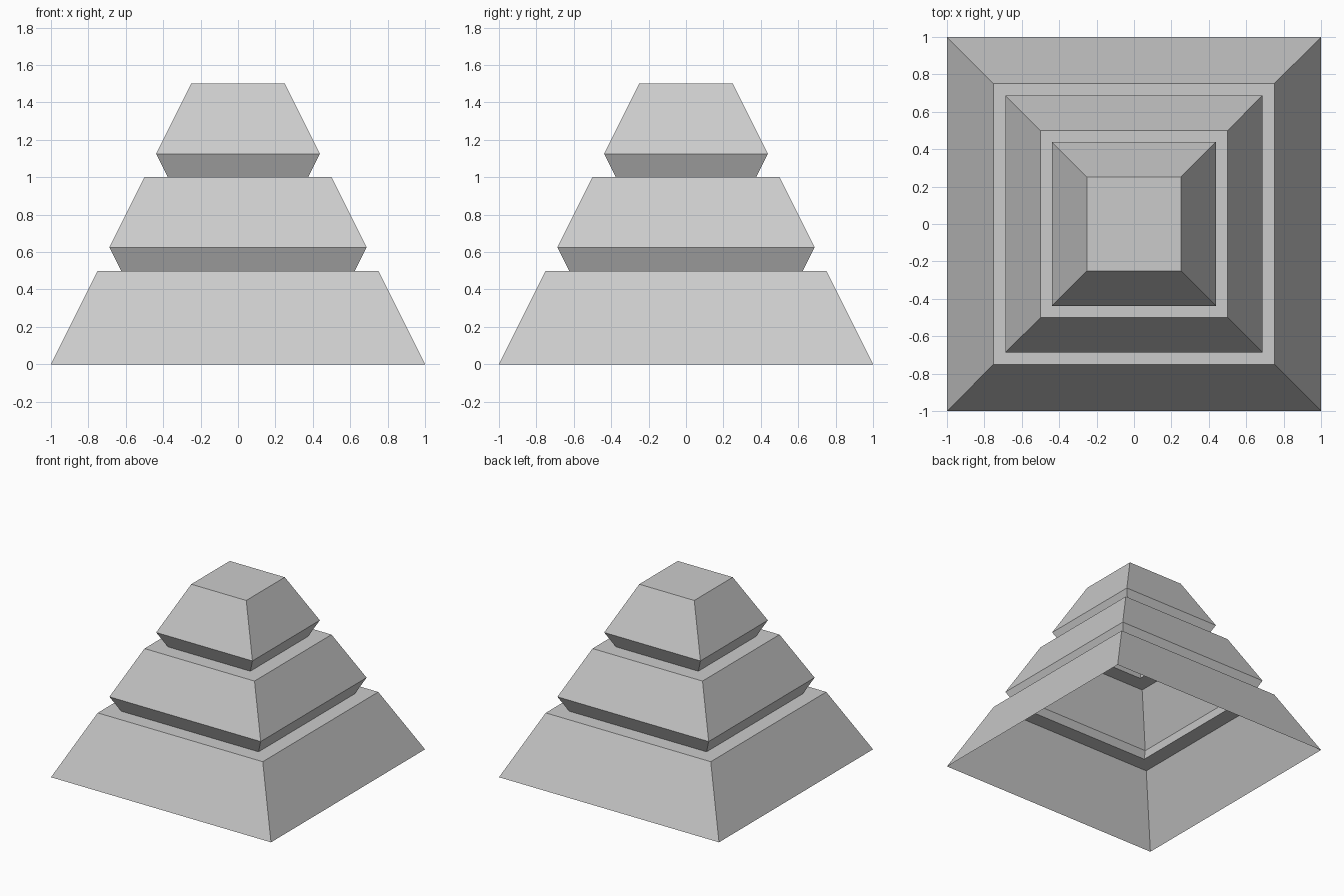
import bpy
import bmesh

cube = bpy.data.objects.get("Cube")
if cube:
    bpy.data.objects.remove(cube, do_unlink=True)

# Single flat colour
grey = bpy.data.materials.new("light_grey")
grey.use_nodes = True
colour = (0.6, 0.6, 0.6, 1)
grey.diffuse_color = colour
grey.node_tree.nodes["Principled BSDF"].inputs["Base Color"].default_value = colour

# Half width and height of each square ring, bottom to top
PROFILE = [
    (1, 0), (0.75, 0.5),                            # base tier
    (0.625, 0.5), (0.6875, 0.625), (0.5, 1),        # middle tier
    (0.375, 1), (0.4375, 1.125), (0.25, 1.5),       # top tier
]


def square_ring(bm, half, z):
    corners = [(-1, -1), (1, -1), (1, 1), (-1, 1)]
    return [bm.verts.new((half * x, half * y, z)) for x, y in corners]


# Hollow shell: open underneath, capped on top
bm = bmesh.new()
rings = [square_ring(bm, half, z) for half, z in PROFILE]
for low, high in zip(rings, rings[1:]):
    for i in range(4):
        j = (i + 1) % 4
        bm.faces.new((low[i], low[j], high[j], high[i]))
bm.faces.new(rings[-1])

mesh = bpy.data.meshes.new("stepped_pyramid")
bm.to_mesh(mesh)
bm.free()
mesh.materials.append(grey)
pyramid = bpy.data.objects.new("stepped_pyramid", mesh)
bpy.context.collection.objects.link(pyramid)
